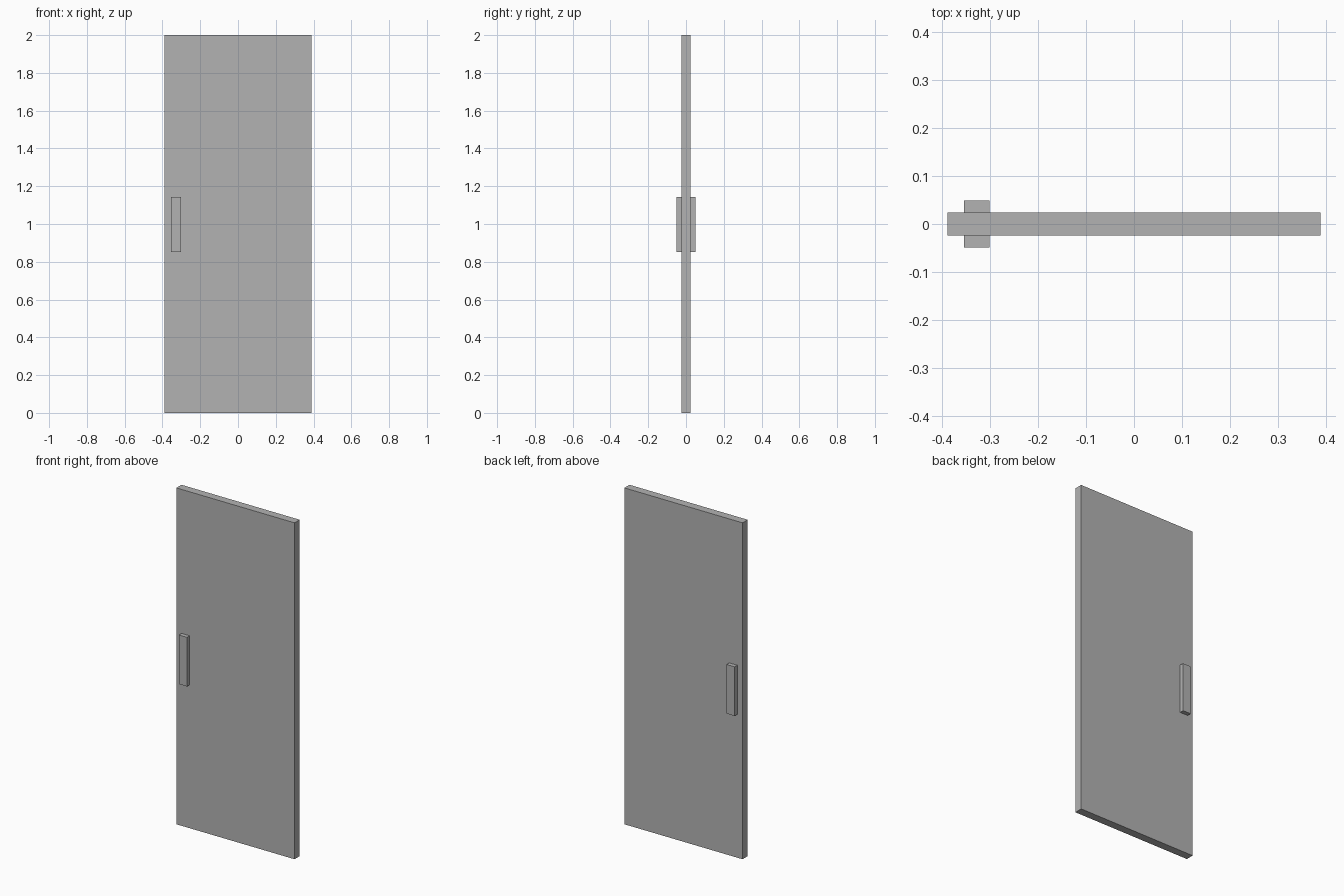
import bpy

# Remove the default cube
cube = bpy.data.objects.get("Cube")
if cube:
    bpy.data.objects.remove(cube, do_unlink=True)

# Single flat grey
grey = bpy.data.materials.new("plain_grey")
grey.use_nodes = True
colour = (0.45, 0.45, 0.45, 1)
grey.diffuse_color = colour
grey.node_tree.nodes["Principled BSDF"].inputs["Base Color"].default_value = colour


def box(name, centre, size):
    bpy.ops.mesh.primitive_cube_add(size=1, location=centre)
    part = bpy.context.object
    part.name = name
    part.scale = size
    bpy.ops.object.transform_apply(location=False, rotation=False, scale=True)
    part.data.materials.append(grey)
    return part


# Door slab
thickness = 0.048
box("door_panel", (0, 0, 1), (0.778, thickness, 2))

# Matching pull handles on both faces
depth = 0.025
for side, name in ((-1, "front_handle"), (1, "back_handle")):
    y = side * (thickness + depth) / 2
    box(name, (-0.328, y, 0.998), (0.053, depth, 0.292))
